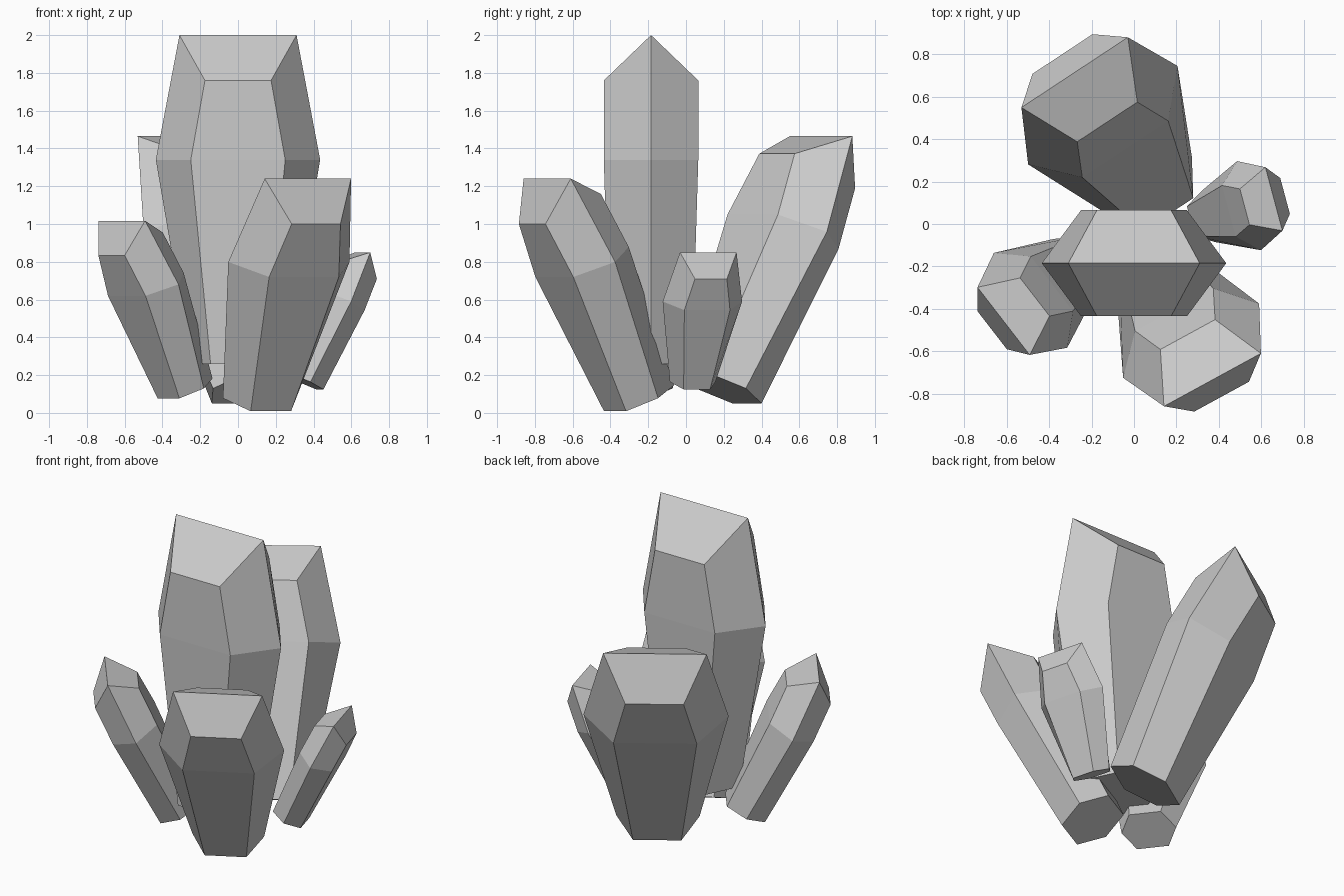
import bpy, bmesh
from math import radians
from mathutils import Matrix, Vector

if "Cube" in bpy.data.objects:
    bpy.data.objects.remove(bpy.data.objects["Cube"])

# Shared crystal profile: height, half width at side points, half width of flat faces, half depth
RINGS = [(0.0, 0.25, 0.145, 0.217), (1.08, 0.435, 0.25, 0.25), (1.50, 0.31, 0.175, 0.25)]
RIDGE = 1.74  # the two side points of the top ring rise to form the chisel ridge


def crystal(name, ridge_centre, yaw, tilt, width, size):
    """Six-sided chisel-tipped crystal hung from the centre of its ridge."""
    m = (Matrix.Translation(ridge_centre) @ Matrix.Rotation(radians(yaw), 4, 'Z')
         @ Matrix.Rotation(radians(-tilt), 4, 'X') @ Matrix.Diagonal((width, size, size, 1))
         @ Matrix.Translation((0, 0, -RIDGE)))
    bm = bmesh.new()
    loops = []
    for i, (z, a, b, d) in enumerate(RINGS):
        zs = RIDGE if i == 2 else z
        pts = [(a, 0, zs), (b, d, z), (-b, d, z), (-a, 0, zs), (-b, -d, z), (b, -d, z)]
        loops.append([bm.verts.new(m @ Vector(p)) for p in pts])
    # sides
    for lo, hi in zip(loops, loops[1:]):
        for k in range(6):
            n = (k + 1) % 6
            bm.faces.new((lo[k], lo[n], hi[n], hi[k]))
    # base and the two sloping tip facets
    bm.faces.new(loops[0][::-1])
    bm.faces.new(loops[2][:4])
    bm.faces.new(loops[2][3:] + loops[2][:1])
    bmesh.ops.recalc_face_normals(bm, faces=bm.faces)
    me = bpy.data.meshes.new(name)
    bm.to_mesh(me)
    bm.free()
    bpy.context.collection.objects.link(bpy.data.objects.new(name, me))


# upright centre crystal and four leaning outwards
crystal("centre_crystal", (0, -0.185, 2.0), 0, 0, 1.0, 1.0)
crystal("back_crystal", (-0.28, 0.715, 1.465), 33.4, 25.5, 0.97, 0.85)
crystal("front_crystal", (0.37, -0.735, 1.24), -151.4, 25.5, 0.84, 0.74)
crystal("left_crystal", (-0.615, -0.458, 1.017), 127.7, 25.5, 0.65, 0.565)
crystal("right_crystal", (0.66, 0.118, 0.85), -75, 25, 0.5, 0.435)
